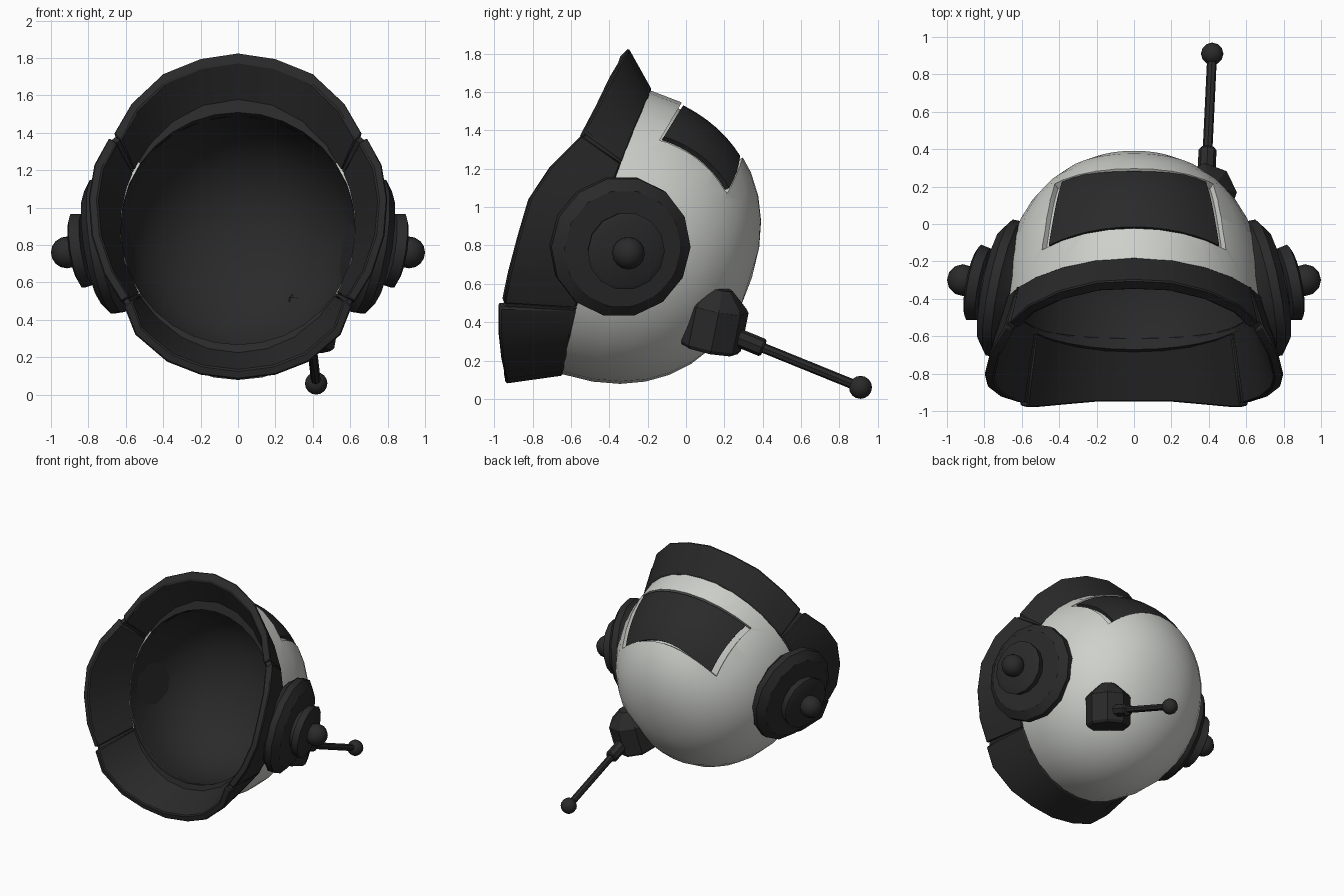
import bpy, bmesh, math
from mathutils import Vector, Matrix

if "Cube" in bpy.data.objects:
    bpy.data.objects.remove(bpy.data.objects["Cube"])


def material(name, rgb):
    m = bpy.data.materials.new(name)
    m.diffuse_color = (*rgb, 1)
    m.use_nodes = True
    m.node_tree.nodes["Principled BSDF"].inputs["Base Color"].default_value = m.diffuse_color
    return m


WHITE = material("off_white", (0.62, 0.635, 0.60))
DARK = material("charcoal", (0.023, 0.023, 0.023))

# Helmet frame: centre of the opening, its up direction and the axis to the back
C = Vector((0, -0.42, 0.87))
X = Vector((1, 0, 0))
UP = Vector((0, 0.298, 0.954)).normalized()
BACK = Vector((0, 0.954, -0.298)).normalized()
OUTER = (0.70, 0.775, 0.80)
INNER = (0.63, 0.65, 0.64)
Q = 2.25  # roundness of the shell section, slightly fuller than an ellipse


def level(d):
    """1.0 on the outer shell surface, for an offset d from the centre."""
    rho = math.hypot(d.dot(X) / OUTER[0], d.dot(UP) / OUTER[1])
    return (rho ** Q + max(0, d.dot(BACK) / OUTER[2]) ** Q) ** (1 / Q)


def finish(bm, name, mats, angle=30, bevel=0):
    bmesh.ops.remove_doubles(bm, verts=bm.verts, dist=1e-5)
    bmesh.ops.recalc_face_normals(bm, faces=bm.faces)
    me = bpy.data.meshes.new(name)
    bm.to_mesh(me)
    bm.free()
    ob = bpy.data.objects.new(name, me)
    bpy.context.collection.objects.link(ob)
    for m in mats:
        me.materials.append(m)
    if bevel:
        b = ob.modifiers.new("bevel", 'BEVEL')
        b.width, b.segments, b.limit_method = bevel, 1, 'ANGLE'
        b.angle_limit = math.radians(40)
    if angle:
        smooth(ob, angle)
    return ob


def smooth(ob, angle):
    bpy.ops.object.select_all(action='DESELECT')
    ob.select_set(True)
    bpy.context.view_layer.objects.active = ob
    bpy.ops.object.shade_smooth_by_angle(angle=math.radians(angle))


def skin(bm, rows, close_row=True):
    """Bridge consecutive rows of points with quads."""
    vs = [[bm.verts.new(p) for p in r] for r in rows]
    n = len(vs[0])
    for a, b in zip(vs, vs[1:]):
        for i in range(n if close_row else n - 1):
            j = (i + 1) % n
            bm.faces.new((a[i], a[j], b[j], b[i]))
    return vs


def lathe(name, profile, origin, axis, sides, angle=30):
    """Spin (radius, height) points around an axis."""
    rot = Vector(axis).normalized().to_track_quat('Z', 'Y').to_matrix()
    bm = bmesh.new()
    rows = [[Vector(origin) + rot @ Vector((r * math.cos(k * math.tau / sides),
             r * math.sin(k * math.tau / sides), t)) for k in range(sides)] for r, t in profile]
    vs = skin(bm, rows)
    bm.faces.new(vs[0])
    bm.faces.new(vs[-1])
    return finish(bm, name, [DARK], angle)


def ball(name, centre, r, seg=12, rings=8):
    bm = bmesh.new()
    bmesh.ops.create_uvsphere(bm, u_segments=seg, v_segments=rings, radius=r,
                              matrix=Matrix.Translation(centre))
    return finish(bm, name, [DARK], 50)


# Shell: thick half dome with a short straight lip, outside and lining in one closed surface
def ring(radii, t, shift=0.0, n=32):
    c, s = math.cos(t) ** (2 / Q), math.sin(t) ** (2 / Q)
    return [C + X * radii[0] * c * math.cos(k * math.tau / n)
            + UP * radii[1] * c * math.sin(k * math.tau / n)
            + BACK * (radii[2] * s + shift) for k in range(n)]


LIP = -0.06
bm = bmesh.new()
steps = [i / 9 * math.pi / 2 for i in range(9)]
rows = ([ring(INNER, t) for t in reversed(steps)] + [ring(INNER, 0, LIP), ring(OUTER, 0, LIP)]
        + [ring(OUTER, t) for t in steps])
vs = skin(bm, rows)
for row, radii in ((vs[0], INNER), (vs[-1], OUTER)):
    tip = bm.verts.new(C + BACK * radii[2])
    for i in range(32):
        bm.faces.new((row[i], row[(i + 1) % 32], tip))
shell = finish(bm, "helmet_shell", [WHITE, DARK], 0)


# Curved four-sided slab that follows the shell
def slab(name, lo, hi, mat, side=0, ends=0, n=12, m=8):
    bm = bmesh.new()

    def grid(s):
        rows = []
        for j in range(m + 1):
            v, row = j / m, []
            for i in range(n + 1):
                u = 2 * i / n - 1
                a = math.radians((38 - 9 * v + side) * u)
                back_edge = 29.5 - 11 * u * u - ends
                e = math.radians((58.5 + ends) * (1 - v) + back_edge * v)
                d = Vector((math.sin(a), math.cos(a) * math.cos(e), math.cos(a) * math.sin(e)))
                row.append(C + d * (s / level(d)))
            rows.append(row)
        return rows

    low, high = grid(lo), grid(hi)
    skin(bm, low, False)
    skin(bm, high, False)

    def border(g):
        return (g[0] + [r[-1] for r in g[1:-1]] + g[-1][::-1] + [r[0] for r in g[-2:0:-1]])
    skin(bm, [border(low), border(high)])
    return finish(bm, name, [mat])


# Pocket cut into the shell, with the dark top plate sitting in it
cutter = slab("pocket_cutter", 0.955, 1.12, WHITE, side=3.5, ends=1)
cutter.hide_render = True
cut = shell.modifiers.new("pocket", 'BOOLEAN')
cut.operation, cut.solver, cut.object = 'DIFFERENCE', 'EXACT', cutter
bpy.context.view_layer.objects.active = shell
bpy.ops.object.modifier_apply(modifier="pocket")
bpy.data.objects.remove(cutter)
for p in shell.data.polygons:
    p.material_index = 1 if level(p.center - C) < 0.935 else 0
smooth(shell, 25)
slab("top_plate", 0.93, 0.988, DARK)

# Flared collar: rim points (x, y, z) with the matching angle on the shell opening
TOP = [(.665, -.53, 1.395, 29), (.57, -.44, 1.56, 42), (.40, -.36, 1.72, 57),
       (.20, -.31, 1.80, 73), (0, -.30, 1.83, 90)]
SIDE = [(.69, -.545, 1.375, 28), (.77, -.69, 1.23, 19), (.80, -.81, 1.05, 8),
        (.785, -.87, .85, -3), (.72, -.92, .65, -16), (.625, -.95, .495, -33)]
BOTTOM = [(.61, -.97, .475, -34), (.55, -.97, .32, -46), (.38, -.955, .175, -62),
          (.20, -.94, .105, -76), (0, -.94, .08, -90)]


def mirrored(points):
    return [(-x, y, z, 180 - a) for x, y, z, a in points]


def collar(name, points, inset=0.0):
    bm, rows = bmesh.new(), []
    for x, y, z, deg in points:
        a = math.radians(deg)
        c, s = math.cos(a), math.sin(a)
        forward = BACK * (.008 - .05 * c * c)
        base_out = C + X * .71 * c + UP * .782 * s + forward
        base_in = C + X * .625 * c + UP * .645 * s + forward
        r = Vector((x, 0, z - C.z)).normalized()
        rim = Vector((x, y, z)).lerp(base_out, inset * 5) - r * inset
        rim_in = rim - r * (0.052 - inset * 2) + Vector((0, -0.01 - 0.04 * max(0, s), 0))
        rows.append([base_in, base_out, rim, rim_in])
    vs = skin(bm, rows)
    bm.faces.new(vs[0])
    bm.faces.new(vs[-1])
    finish(bm, name, [DARK], 30, 0 if inset else 0.008)


collar("collar_top", TOP + mirrored(TOP[:-1])[::-1])
collar("collar_bottom", BOTTOM + mirrored(BOTTOM[:-1])[::-1])
for side, f in (("right", list), ("left", mirrored)):
    collar("collar_" + side, f(SIDE))
    collar("upper_seam_" + side, f([TOP[0], SIDE[0]]), 0.012)
    collar("lower_seam_" + side, f([SIDE[-1], BOTTOM[0]]), 0.012)

# Ear pieces: stepped disc, flat cap on a neck and a ball, tilted back and down
DISC = [(.31, -.31), (.345, -.27), (.37, -.25), (.37, -.20), (.31, -.155), (.14, -.15)]
CAP = [(.15, -.17), (.15, -.125), (.195, -.115), (.205, -.06), (.17, -.045)]
for side, s in (("right", 1), ("left", -1)):
    origin, axis = (s * .915, -.30, .76), (s, .20, -.16)
    lathe("ear_disc_" + side, DISC, origin, axis, 14)
    lathe("ear_cap_" + side, CAP, origin, axis, 14)
    ball("ear_ball_" + side, origin, .085)

# Antenna: mounting drum, socket, rod and tip
lathe("antenna_mount", [(.15, -.15), (.165, -.13), (.165, .075), (.15, .095), (.06, .175)],
      (.375, .15, .405), (.18, .2, 1), 8)
start, end = Vector((.385, .22, .34)), Vector((.418, .91, .06))
rod = end - start
lathe("antenna_socket", [(.048, 0), (.048, .19), (.04, .20)], start, rod, 8)
lathe("antenna_rod", [(.026, .1), (.026, rod.length)], start, rod, 8)
ball("antenna_tip", end, .06)
